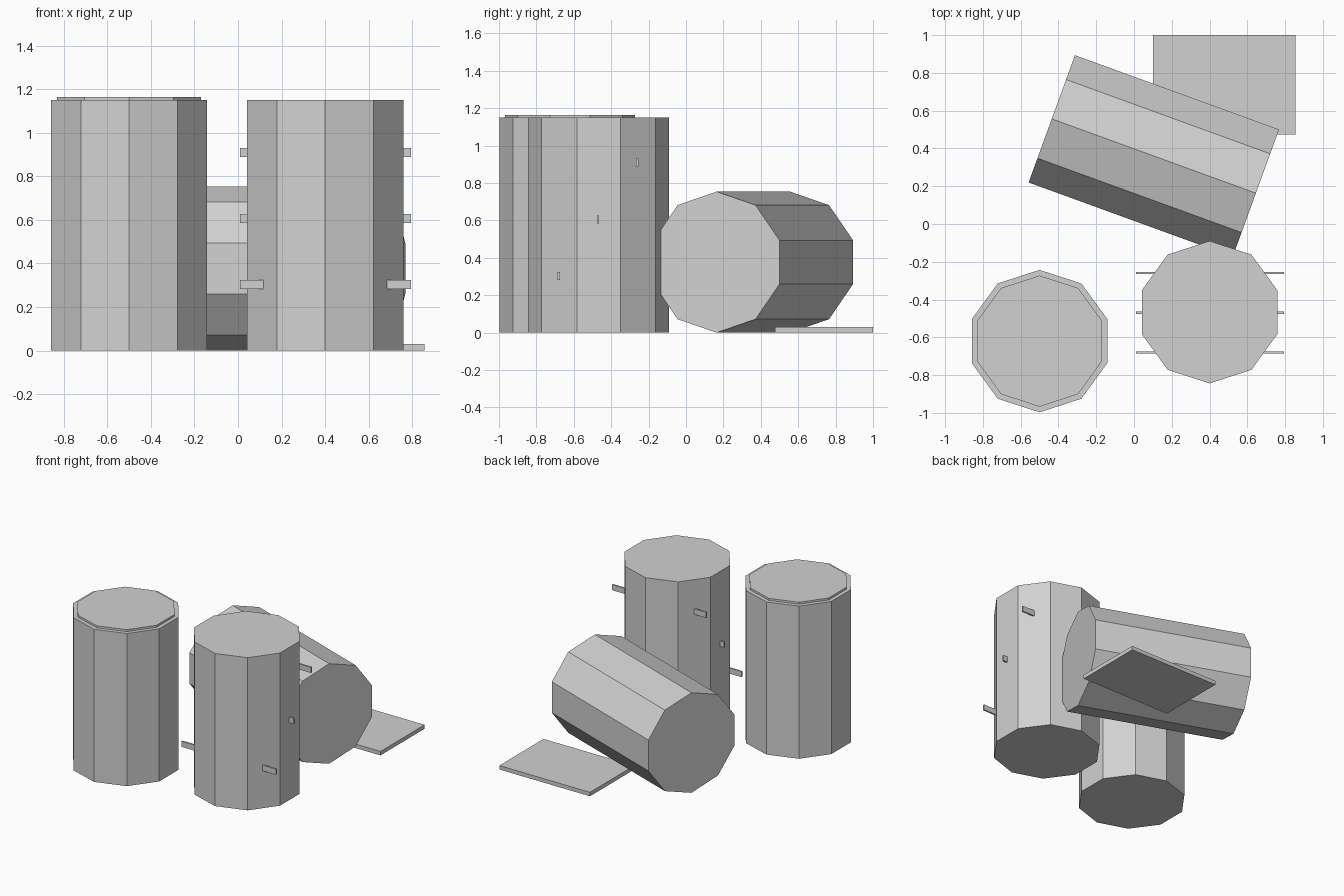
import bpy
from math import radians
from mathutils import Euler, Vector

cube = bpy.data.objects.get("Cube")
if cube:
    bpy.data.objects.remove(cube, do_unlink=True)

# One plain grey for everything
grey = bpy.data.materials.new("light_grey")
grey.use_nodes = True
colour = (0.64, 0.64, 0.64, 1)
grey.diffuse_color = colour
grey.node_tree.nodes["Principled BSDF"].inputs["Base Color"].default_value = colour

RADIUS, HEIGHT, SIDES = 0.377, 1.15, 10


def finish(name):
    obj = bpy.context.object
    obj.name = obj.data.name = name
    obj.data.materials.clear()
    obj.data.materials.append(grey)
    return obj


def prism(name, centre, radius, height, rotation=(0, 0, 0)):
    """Flat-sided cylinder with a corner pointing along its local y."""
    bpy.ops.mesh.primitive_cylinder_add(
        vertices=SIDES, radius=radius, depth=height,
        location=centre, rotation=rotation)
    return finish(name)


def box(name, low, high):
    low, high = Vector(low), Vector(high)
    bpy.ops.mesh.primitive_cube_add(size=1, location=(low + high) / 2)
    obj = finish(name)
    obj.scale = high - low
    bpy.ops.object.transform_apply(location=False, rotation=False, scale=True)
    return obj


# Closed upright barrel with a thin raised lid
prism("lidded_barrel", (-0.5, -0.62, HEIGHT / 2), RADIUS, HEIGHT)
prism("barrel_lid", (-0.5, -0.62, HEIGHT + 0.0075), 0.347, 0.015)

# Second upright barrel, pierced by three rising bars
prism("barred_barrel", (0.4, -0.467, HEIGHT / 2), RADIUS, HEIGHT)
for i, label in enumerate(("lower", "middle", "upper")):
    y, z = -0.68 + 0.21 * i, 0.303 + 0.303 * i
    box(label + "_bar", (0.01, y - 0.006, z - 0.021), (0.795, y + 0.006, z + 0.021))

# Toppled barrel: corner up, axis turned across the ground
tip = Euler((0, 0, radians(-20))).to_matrix() @ Euler((0, radians(90), 0)).to_matrix()
# Quarter turn about its own axis puts a corner at the top
tip = tip @ Euler((0, 0, radians(90))).to_matrix()
prism("fallen_barrel", (0.105, 0.36, RADIUS), RADIUS, HEIGHT, tip.to_euler())

# Flat board lying behind the toppled barrel
box("ground_board", (0.1, 0.475, 0), (0.855, 1.0, 0.03))
